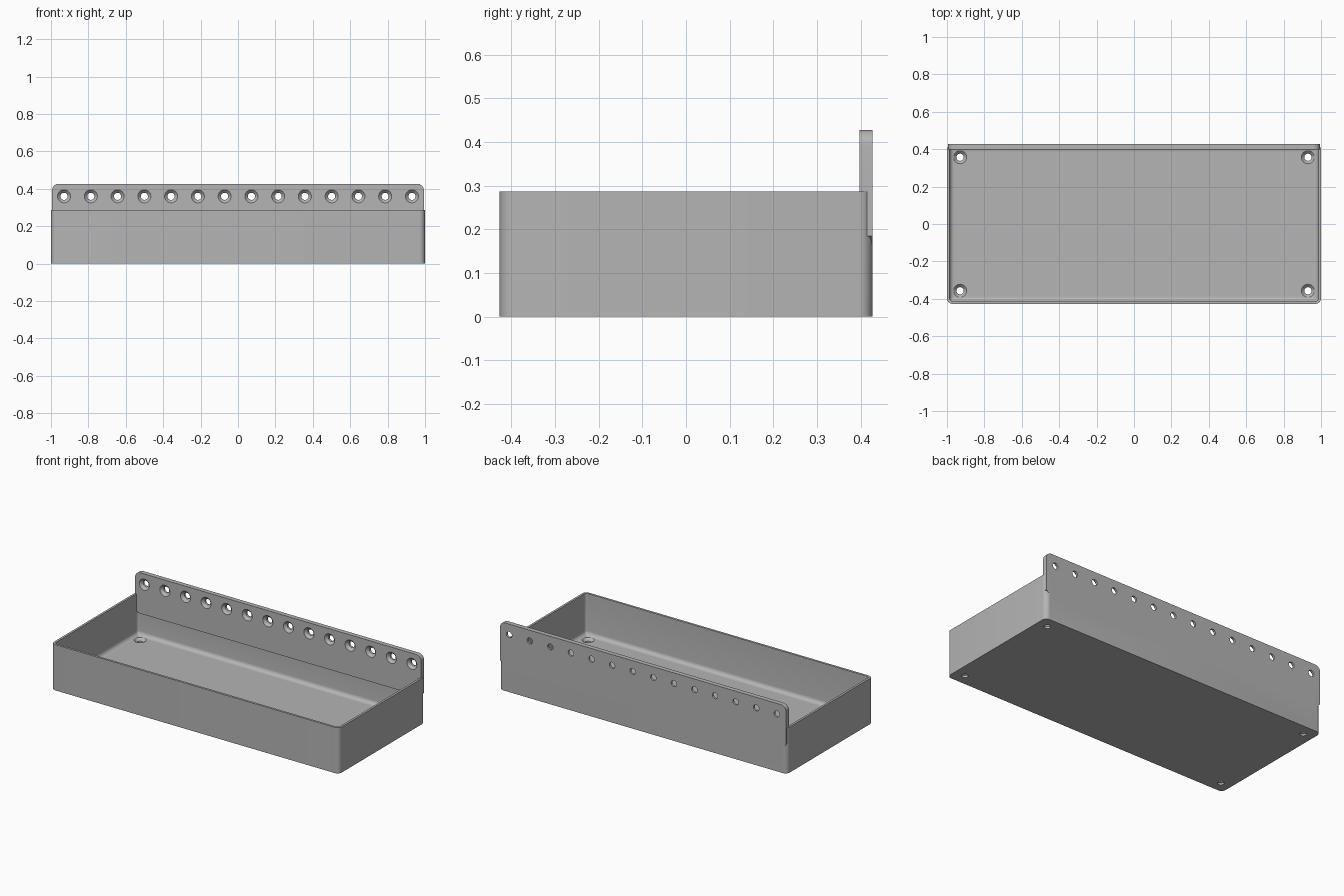
import bpy, bmesh, math
from mathutils import Matrix, Vector

if "Cube" in bpy.data.objects:
    bpy.data.objects.remove(bpy.data.objects["Cube"], do_unlink=True)

HALF_X, HALF_Y = 1.0, 0.427      # tray footprint
TRAY_H, PLATE_H = 0.287, 0.427
WALL, FLOOR = 0.014, 0.028
PLATE_FRONT = 0.398
CORNER, FILLET = 0.03, 0.025

grey = bpy.data.materials.new("plain grey")
grey.use_nodes = True
colour = (0.46, 0.46, 0.46, 1)
grey.diffuse_color = colour
grey.node_tree.nodes["Principled BSDF"].inputs["Base Color"].default_value = colour


def make_object(name, bm):
    bmesh.ops.recalc_face_normals(bm, faces=bm.faces)
    mesh = bpy.data.meshes.new(name)
    bm.to_mesh(mesh)
    bm.free()
    mesh.materials.append(grey)
    obj = bpy.data.objects.new(name, mesh)
    bpy.context.collection.objects.link(obj)
    return obj


def rounded_ring(hx, hy, r, steps=8):
    """Outline of a rounded rectangle, counter-clockwise."""
    pts = []
    for i, (sx, sy) in enumerate([(1, 1), (-1, 1), (-1, -1), (1, -1)]):
        for k in range(steps + 1):
            a = math.pi / 2 * (i + k / steps)
            pts.append((sx * (hx - r) + r * math.cos(a), sy * (hy - r) + r * math.sin(a)))
    return pts


def loft(bm, rings):
    """Closed solid through rings of equal length."""
    loops = [[bm.verts.new(p) for p in ring] for ring in rings]
    n = len(loops[0])
    for low, high in zip(loops, loops[1:]):
        for i in range(n):
            j = (i + 1) % n
            bm.faces.new((low[i], low[j], high[j], high[i]))
    bm.faces.new(loops[0][::-1])
    bm.faces.new(loops[-1])


def combine(target, other, operation):
    mod = target.modifiers.new(operation.lower(), 'BOOLEAN')
    mod.operation, mod.object, mod.solver = operation, other, 'EXACT'
    bpy.context.view_layer.objects.active = target
    bpy.ops.object.modifier_apply(modifier=mod.name)
    bpy.data.objects.remove(other, do_unlink=True)


# Tray shell with rounded upright corners
bm = bmesh.new()
outline = rounded_ring(HALF_X, HALF_Y, CORNER)
loft(bm, [[(x, y, z) for x, y in outline] for z in (0, TRAY_H)])
tray = make_object("tray_with_back_plate", bm)

# Cavity with a filleted floor edge
rings = []
for k in range(7):
    a = math.pi / 2 * k / 6
    inset = FILLET * (1 - math.sin(a))
    z = FLOOR + FILLET * (1 - math.cos(a))
    ring = rounded_ring(HALF_X - WALL - inset, HALF_Y - WALL - inset,
                        max(CORNER - WALL - inset, 0.002))
    rings.append([(x, y, z) for x, y in ring])
rings.append([(x, y, TRAY_H + 0.1) for x, y, z in rings[-1]])
bm = bmesh.new()
loft(bm, rings)
combine(tray, make_object("cavity", bm), 'DIFFERENCE')

# Back plate: rounded top corners, chamfered lower corners and lower inside edge
px, pz, r, c = 0.994, 0.155, 0.035, 0.03
profile = [(-px + c, pz), (px - c, pz), (px, pz + c)]
for side in (1, -1):
    for k in range(9):
        a = math.pi / 2 * (k / 8 + (side < 0))
        profile.append((side * (px - r) + r * math.cos(a), PLATE_H - r + r * math.sin(a)))
profile.append((-px, pz + c))
bm = bmesh.new()
loft(bm, [[(x, PLATE_FRONT, z + (0.016 if z == pz else 0)) for x, z in profile],
          [(x, HALF_Y, z) for x, z in profile]])
combine(tray, make_object("back_plate", bm), 'UNION')

# Countersunk screw holes: along the plate and in the floor corners
bm = bmesh.new()
section = [(0.037, 0.002), (0.035, 0), (0.019, -0.016), (0.019, -0.05)]


def screw_hole(position, rotation):
    place = Matrix.Translation(position) @ rotation
    loft(bm, [[place @ Vector((rad * math.cos(k * math.tau / 32),
                               rad * math.sin(k * math.tau / 32), h)) for k in range(32)]
              for rad, h in section])


to_front = Matrix.Rotation(math.pi / 2, 4, 'X')
for i in range(14):
    screw_hole((-0.93 + i * 1.86 / 13, PLATE_FRONT, 0.36), to_front)
for x in (-0.93, 0.93):
    for y in (-0.357, 0.357):
        screw_hole((x, y, FLOOR), Matrix.Identity(4))
combine(tray, make_object("screw_holes", bm), 'DIFFERENCE')

# Smooth rounded corners, keep edges sharp
for o in bpy.context.selected_objects:
    o.select_set(False)
tray.select_set(True)
bpy.context.view_layer.objects.active = tray
bpy.ops.object.shade_smooth_by_angle(angle=math.radians(30))
